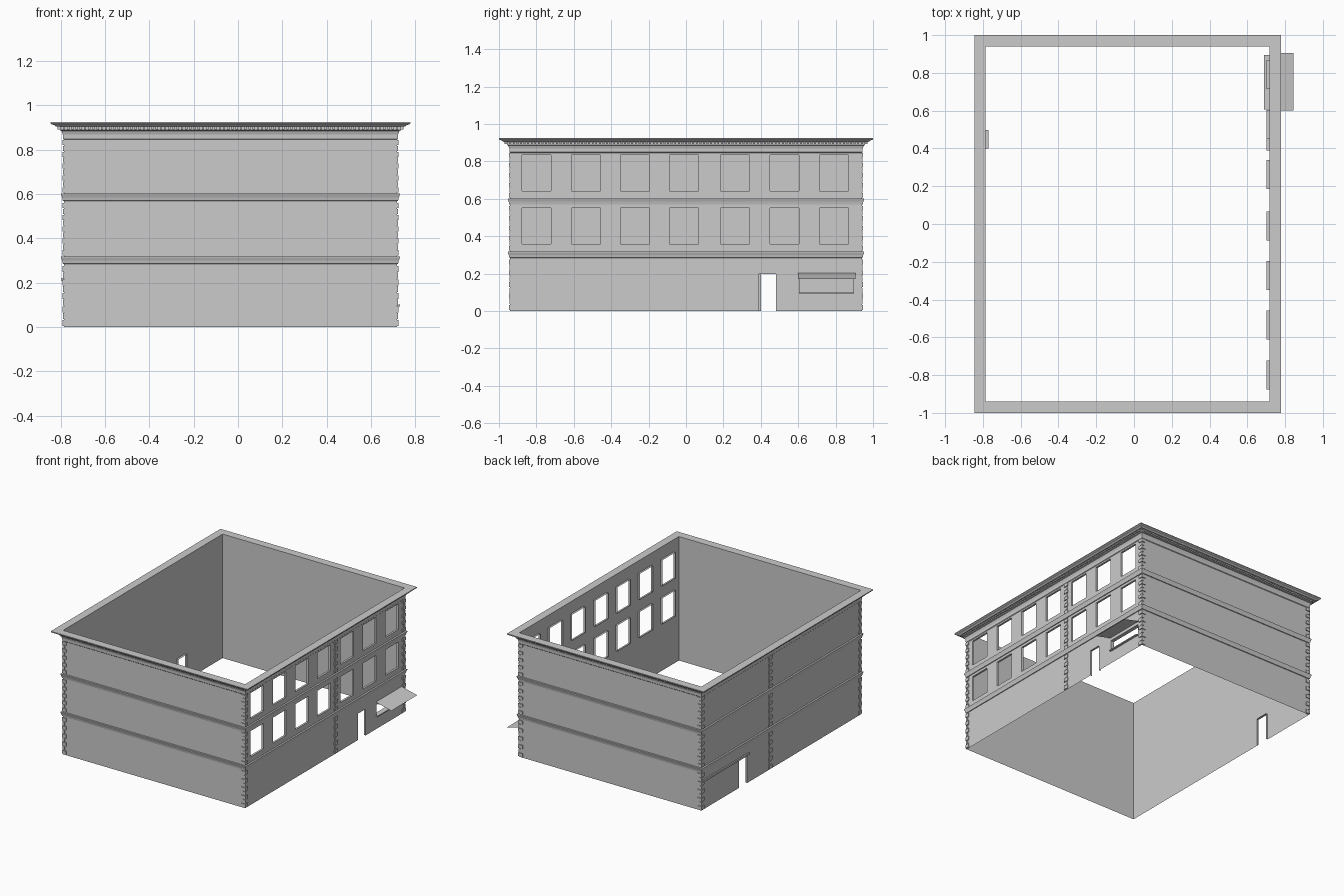
import bpy, bmesh
from mathutils import Vector

if "Cube" in bpy.data.objects:
    bpy.data.objects.remove(bpy.data.objects["Cube"])

CX, HX, HY, TOP = -0.034, 0.751, 0.94, 0.925   # wall centre, half sizes, height
FLOORS = [(0.004, 0.278), (0.322, 0.562), (0.606, 0.846)]

# Each side maps (along wall, height, outward distance) to a point; normals face out
SIDES = {
    "front": (HX, lambda u, z, d: Vector((CX + u, -HY - d, z))),
    "back": (HX, lambda u, z, d: Vector((CX - u, HY + d, z))),
    "right": (HY, lambda u, z, d: Vector((CX + HX + d, u, z))),
    "left": (HY, lambda u, z, d: Vector((CX - HX - d, -u, z))),
}


def finish(bm, name, fix=False):
    if fix:
        bmesh.ops.recalc_face_normals(bm, faces=bm.faces)
    mesh = bpy.data.meshes.new(name)
    bm.to_mesh(mesh)
    bm.free()
    ob = bpy.data.objects.new(name, mesh)
    bpy.context.collection.objects.link(ob)
    return ob


def quad(bm, pts):
    return bm.faces.new([bm.verts.new(p) for p in pts])


def box(bm, put, u0, u1, z0, z1, d0, d1):
    v = [bm.verts.new(put(u, z, d)) for d in (d0, d1)
         for u, z in ((u0, z0), (u1, z0), (u1, z1), (u0, z1))]
    for f in ((3, 2, 1, 0), (4, 5, 6, 7), (0, 1, 5, 4),
              (1, 2, 6, 5), (2, 3, 7, 6), (3, 0, 4, 7)):
        bm.faces.new([v[i] for i in f])


def wall(side, openings=()):
    """Thin wall with rectangular openings (u0, u1, z0, z1, depth) and reveals."""
    half, put = SIDES[side]
    us = sorted({-half, half, *(o[0] for o in openings), *(o[1] for o in openings)})
    zs = sorted({0, TOP, *(o[2] for o in openings), *(o[3] for o in openings)})
    bm = bmesh.new()
    for a, b in zip(us, us[1:]):
        for c, e in zip(zs, zs[1:]):
            mu, mz = (a + b) / 2, (c + e) / 2
            if not any(o[0] < mu < o[1] and o[2] < mz < o[3] for o in openings):
                quad(bm, [put(u, z, 0) for u, z in ((a, c), (b, c), (b, e), (a, e))])
    for a, b, c, e, dep in openings:
        ring = [(a, c), (b, c), (b, e), (a, e)]
        for i in range(4):
            p, q = ring[i], ring[(i + 1) % 4]
            if p[1] == q[1] == 0:      # no threshold under doors
                continue
            quad(bm, [put(*p, 0), put(*q, 0), put(*q, -dep), put(*p, -dep)])
    bmesh.ops.remove_doubles(bm, verts=bm.verts, dist=1e-5)
    finish(bm, side + "_wall")


def sweep(name, profile):
    """Sweep an (outward, z) profile round the building with mitred corners."""
    bm = bmesh.new()
    rings = [[bm.verts.new((CX + sx * (HX + d), sy * (HY + d), z))
              for sx, sy in ((-1, -1), (1, -1), (1, 1), (-1, 1))] for d, z in profile]
    for r, s in zip(rings, rings[1:]):
        for i in range(4):
            j = (i + 1) % 4
            bm.faces.new((r[i], r[j], s[j], s[i]))
    finish(bm, name)


# Walls and openings
windows = [(c - 0.077, c + 0.077, z, z + 0.192, 0.015)
           for c in (-0.80, -0.535, -0.272, -0.01, 0.262, 0.526, 0.791)
           for z in (0.358, 0.642)]
wall("front")
wall("back")
wall("right", windows + [(0.388, 0.48, 0, 0.197, 0.015),
                         (0.607, 0.895, 0.1, 0.18, 0.028)])
wall("left", [(-0.498, -0.4, 0, 0.2, 0.015)])

# Floor bands
for name, z in (("lower_band", 0.284), ("upper_band", 0.568)):
    sweep(name, [(0, z), (0.005, z + 0.002), (0.008, z + 0.016),
                 (0.013, z + 0.029), (0.013, z + 0.034), (0, z + 0.034)])

# Crowning cornice
sweep("cornice", [(0, 0.845), (0.004, 0.849), (0.005, 0.868), (0.011, 0.885),
                  (0.018, 0.888), (0.018, 0.904), (0.036, 0.904), (0.044, 0.911),
                  (0.056, 0.915), (0.06, 0.919), (0.06, TOP), (0, TOP)])

# Dentils under the cornice
bm = bmesh.new()
for half, put in SIDES.values():
    n = int(2 * half / 0.019)
    for i in range(n + 1):
        u = -half + 2 * half * i / n
        box(bm, put, u - 0.005, u + 0.005, 0.892, 0.904, 0.018, 0.03)
finish(bm, "dentils", True)

# Corner quoins on all walls, plus a middle strip on the long walls
bm = bmesh.new()
T = 0.006
for side, (half, put) in SIDES.items():
    for z0, z1 in FLOORS:
        h = (z1 - z0) / 9
        for k in range(9):
            a, b = z0 + k * h + 0.002, z0 + (k + 1) * h - 0.002
            w, t = (0.028, T) if k % 2 == 0 else (0.015, T * 0.7)
            box(bm, put, -half - t, -half + w, a, b, 0, t)
            box(bm, put, half - w, half + t, a, b, 0, t)
            if half == HY:
                m = 0.128 if side == "right" else -0.128
                e = 0.019 if k % 2 == 0 else 0.012
                box(bm, put, m - e, m + e, a, b, 0, t)
finish(bm, "quoins", True)

# Shop window sill and sloping awning on the right
right, left = SIDES["right"][1], SIDES["left"][1]
bm = bmesh.new()
box(bm, right, 0.605, 0.897, 0.094, 0.102, 0, 0.014)
finish(bm, "shop_sill", True)
bm = bmesh.new()
edge = 0.845 - (CX + HX)
quad(bm, [right(0.6, 0.203, 0), right(0.6, 0.172, edge),
          right(0.905, 0.172, edge), right(0.905, 0.203, 0)])
finish(bm, "awning")

# Ledge over the left door
bm = bmesh.new()
box(bm, left, -0.93, -0.385, 0.208, 0.222, 0, 0.01)
finish(bm, "door_ledge", True)
